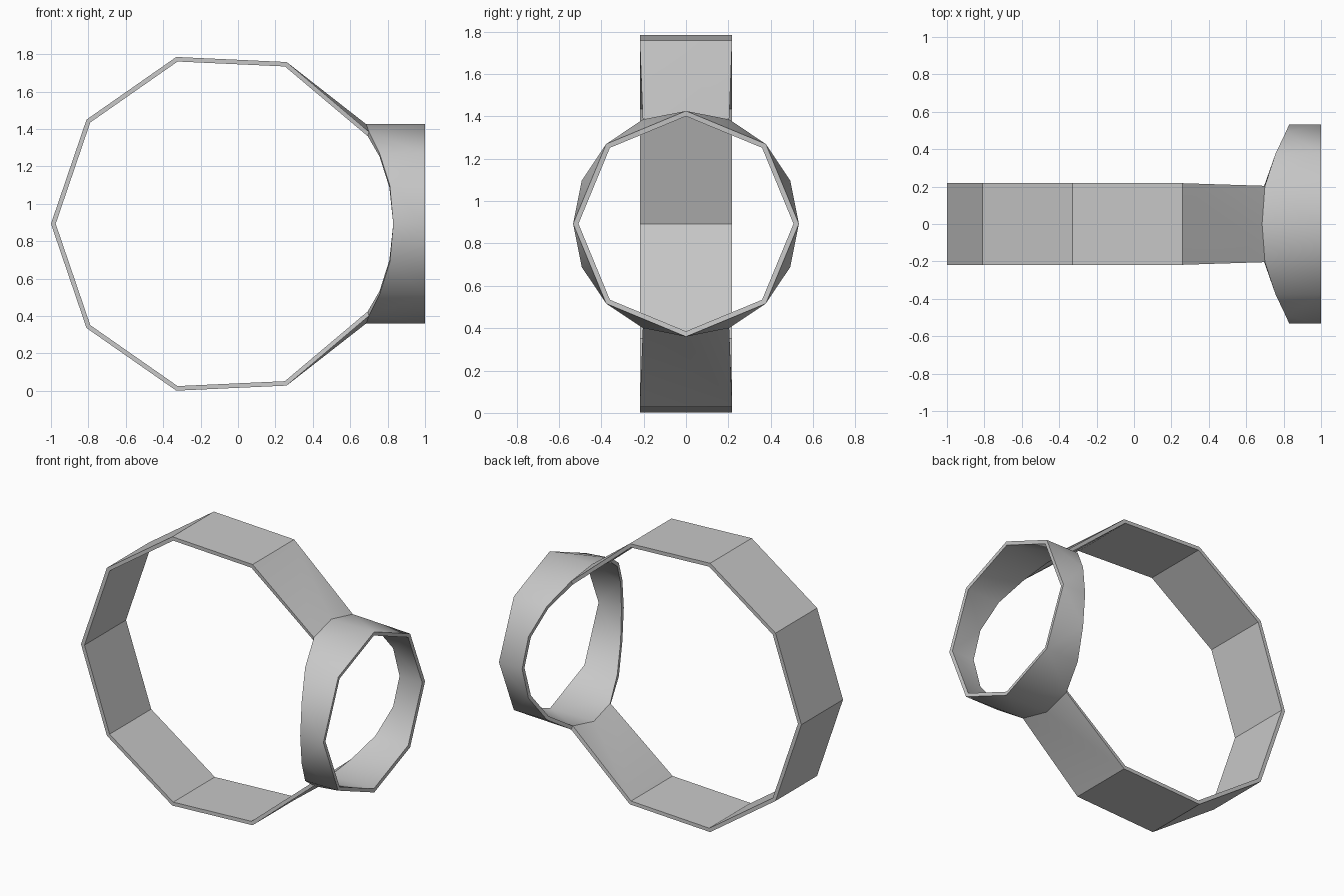
import bpy
import bmesh
from math import sin, cos, pi
from mathutils import Vector

cube = bpy.data.objects.get("Cube")
if cube:
    bpy.data.objects.remove(cube, do_unlink=True)

MID = 0.893        # height of the ring's axis
RADIUS = 0.533     # radius of the round bezel
HALF_WIDTH = 0.218
WALL = 0.024

grey = bpy.data.materials.new("plain grey")
grey.use_nodes = True
colour = (0.58, 0.58, 0.58, 1)
grey.diffuse_color = colour
grey.node_tree.nodes["Principled BSDF"].inputs["Base Color"].default_value = colour

bm = bmesh.new()


def bezel_point(x, step):
    angle = step * pi / 8
    return bm.verts.new((x, RADIUS * sin(angle), MID + RADIUS * cos(angle)))


# Bezel: eight-sided front rim, sixteen-sided saddle-shaped rear rim
saddle = [0.685, 0.70, 0.757, 0.812, 0.83]
rear = [bezel_point(saddle[min(k % 8, 8 - k % 8)], k) for k in range(16)]
front = [bezel_point(1, k) for k in range(0, 16, 2)]
for j in range(8):
    a, b = front[j], front[(j + 1) % 8]
    r0, r1, r2 = rear[2 * j], rear[2 * j + 1], rear[(2 * j + 2) % 16]
    for face in ((a, r0, r1), (a, r1, b), (b, r1, r2)):
        bm.faces.new(face)

# Band: flat strips around the open side
upper = [(0.26, 0.865), (-0.33, 0.892), (-0.81, 0.557)]
profile = upper + [(-1, 0)] + [(x, -z) for x, z in reversed(upper)]
rows = [[bm.verts.new((x, y, MID + z)) for y in (-HALF_WIDTH, HALF_WIDTH)]
        for x, z in profile]
for p, q in zip(rows, rows[1:]):
    bm.faces.new((p[0], p[1], q[1], q[0]))

# Shoulders: fans joining the band ends to the bezel
for (near, far), (left, centre, right) in (
        (rows[0], (rear[15], rear[0], rear[1])),
        (rows[-1], (rear[9], rear[8], rear[7]))):
    for face in ((near, left, far), (far, left, centre), (far, centre, right)):
        bm.faces.new(face)

# Make the whole sheet face outward
bmesh.ops.recalc_face_normals(bm, faces=bm.faces[:])
bm.normal_update()
bm.faces.ensure_lookup_table()
first = bm.faces[0]
if first.normal.dot(first.calc_center_median() - Vector((0.85, 0, MID))) < 0:
    bmesh.ops.reverse_faces(bm, faces=bm.faces[:])

mesh = bpy.data.meshes.new("ring_band_and_bezel")
bm.to_mesh(mesh)
bm.free()
mesh.materials.append(grey)
ring = bpy.data.objects.new("ring_band_and_bezel", mesh)
bpy.context.collection.objects.link(ring)

# Thin wall, grown inward
wall = ring.modifiers.new("wall", "SOLIDIFY")
wall.thickness = WALL
wall.offset = -1
wall.use_even_offset = True

bpy.ops.object.select_all(action="DESELECT")
ring.select_set(True)
bpy.context.view_layer.objects.active = ring
bpy.ops.object.modifier_apply(modifier=wall.name)
bpy.ops.object.shade_smooth_by_angle(angle=pi / 6)
